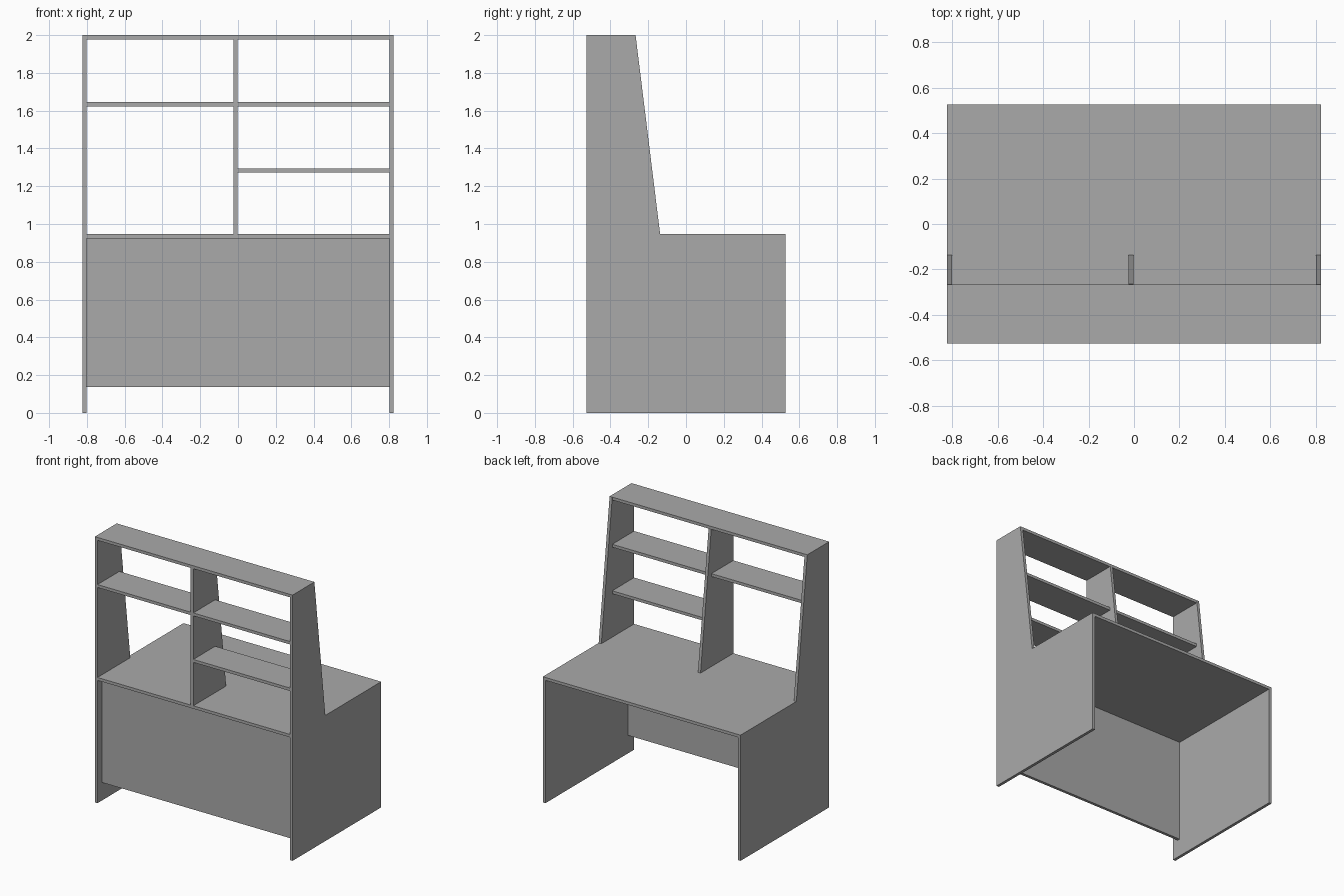
import bpy
import bmesh

cube = bpy.data.objects.get("Cube")
if cube:
    bpy.data.objects.remove(cube, do_unlink=True)

grey = bpy.data.materials.new("grey_board")
grey.use_nodes = True
colour = (0.4, 0.4, 0.4, 1)
grey.diffuse_color = colour
grey.node_tree.nodes["Principled BSDF"].inputs["Base Color"].default_value = colour

T = 0.022                   # board thickness
HALF_W, HALF_D = 0.823, 0.527
INNER = HALF_W - T          # inside face of the side boards
DESK_Z, TOP_Z = 0.946, 2.0
HUTCH_TOP_Y, HUTCH_BASE_Y = -0.267, -0.137


def board(name, profile, x0, x1):
    """Extrude a (y, z) outline from x0 to x1."""
    bm = bmesh.new()
    face = bm.faces.new([bm.verts.new((x0, y, z)) for y, z in profile])
    new = bmesh.ops.extrude_face_region(bm, geom=[face])["geom"]
    bmesh.ops.translate(bm, vec=(x1 - x0, 0, 0),
                        verts=[v for v in new if isinstance(v, bmesh.types.BMVert)])
    bmesh.ops.recalc_face_normals(bm, faces=bm.faces)
    mesh = bpy.data.meshes.new(name)
    bm.to_mesh(mesh)
    bm.free()
    mesh.materials.append(grey)
    obj = bpy.data.objects.new(name, mesh)
    bpy.context.collection.objects.link(obj)


def slab(name, x0, x1, y0, y1, z0, z1):
    board(name, [(y0, z0), (y1, z0), (y1, z1), (y0, z1)], x0, x1)


# Side boards: desk end and tapering shelf end in one piece
side = [(-HALF_D, 0), (HALF_D, 0), (HALF_D, DESK_Z), (HUTCH_BASE_Y, DESK_Z),
        (HUTCH_TOP_Y, TOP_Z), (-HALF_D, TOP_Z)]
board("right_side", side, -HALF_W, -INNER)
board("left_side", side, INNER, HALF_W)

# Desktop, top board and recessed panel below the desktop
slab("desktop", -INNER, INNER, -HALF_D, HALF_D, DESK_Z - T, DESK_Z)
slab("top_board", -INNER, INNER, -HALF_D, HUTCH_TOP_Y, TOP_Z - T, TOP_Z)
slab("modesty_panel", -INNER, INNER, -0.475, -0.475 + T, 0.136, DESK_Z - T)

# Tapering divider between the shelf bays
DIV_X0, DIV_X1 = -0.025, -0.003
taper = (HUTCH_BASE_Y - HUTCH_TOP_Y) / (TOP_Z - DESK_Z)
board("divider", [(-HALF_D, DESK_Z), (HUTCH_BASE_Y, DESK_Z),
                  (HUTCH_TOP_Y + T * taper, TOP_Z - T), (-HALF_D, TOP_Z - T)],
      DIV_X0, DIV_X1)

# Shelves
for name, x0, x1, z in (("right_shelf", -INNER, DIV_X0, 1.645),
                        ("left_upper_shelf", DIV_X1, INNER, 1.645),
                        ("left_lower_shelf", DIV_X1, INNER, 1.295)):
    slab(name, x0, x1, -HALF_D, HUTCH_TOP_Y, z - T, z)
